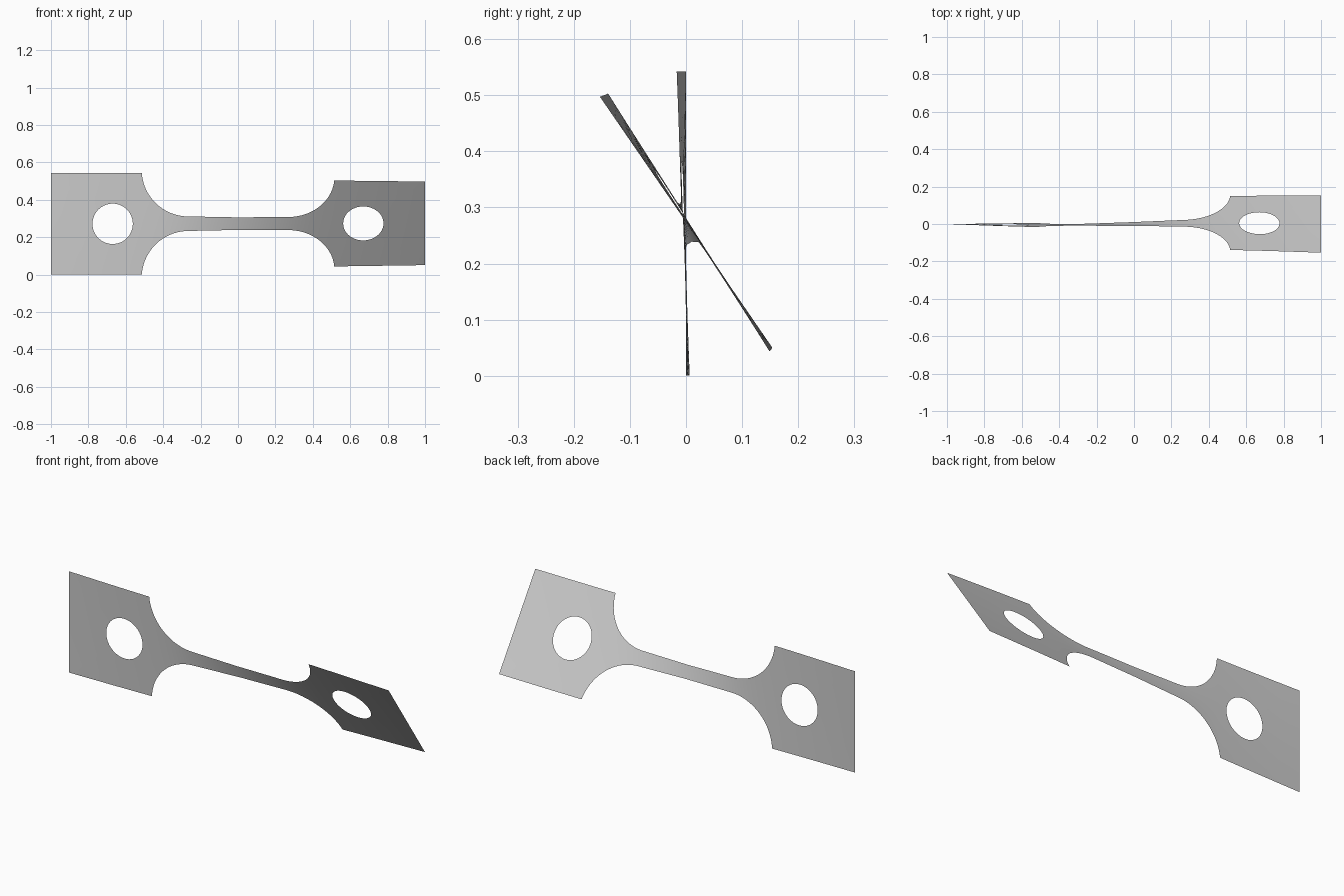
import bpy, bmesh
from math import sin, cos, pi, sqrt, atan2, radians

cube = bpy.data.objects.get("Cube")
if cube:
    bpy.data.objects.remove(cube, do_unlink=True)

HALF = 0.271                       # half height of the end plates
NECK_X, NECK_H = 0.265, 0.039      # end of the straight neck
FILLET = 0.25                      # fillet radius
FILLET_Z = NECK_H + FILLET
PLATE_X = NECK_X + sqrt(FILLET ** 2 - (FILLET_Z - HALF) ** 2)
HOLE_X, HOLE_R = 0.67, 0.108
TWIST = radians(34.5)


def half_width(x):
    x = abs(x)
    if x <= NECK_X:
        return 0.035 + 0.004 * x / NECK_X
    if x < PLATE_X:
        return FILLET_Z - sqrt(FILLET ** 2 - (x - NECK_X) ** 2)
    return HALF


# Twist angle along the length: the narrow parts turn the most
STEPS = 400
angles = [0.0]
for i in range(STEPS):
    angles.append(angles[-1] + 1 / half_width(-1 + 2 * (i + 0.5) / STEPS))


def angle_at(x):
    t = min(max((x + 1) / 2, 0), 1) * STEPS
    i = min(int(t), STEPS - 1)
    return TWIST * (angles[i] + (t - i) * (angles[i + 1] - angles[i])) / angles[-1]


def twisted(x, v):
    a = angle_at(x)
    return (x, 0.005 * sin(pi * x) - v * sin(a),
            HALF + 0.0015 * (1 + x) + v * cos(a))


bm = bmesh.new()


def add_sheet(rows, closed=False):
    """Join rows of (x, v) points into a twisted sheet of quads."""
    grid = [[bm.verts.new(twisted(*p)) for p in row] for row in rows]
    count = len(rows[0])
    for a, b in zip(grid, grid[1:]):
        for j in range(count if closed else count - 1):
            k = (j + 1) % count
            bm.faces.new((a[j], b[j], b[k], a[k]))


N = 16
# Neck with fillets, columns spaced evenly around each fillet arc
end_angle = atan2(PLATE_X - NECK_X, FILLET_Z - HALF)
arc = [NECK_X + FILLET * sin(end_angle * i / 20) for i in range(21)]
straight = [NECK_X * (2 * i / 20 - 1) for i in range(1, 20)]
columns = [-x for x in reversed(arc)] + straight + arc
add_sheet([[(x, half_width(x) * (2 * j / N - 1)) for j in range(N + 1)]
           for x in columns])

# End plates, each a ring of faces from the round hole to the square rim
steps = [i / N for i in range(N)]
width = 1 - PLATE_X
rim = ([(PLATE_X + width * t, -HALF) for t in steps]
       + [(1, HALF * (2 * t - 1)) for t in steps]
       + [(1 - width * t, HALF) for t in steps]
       + [(PLATE_X, HALF * (1 - 2 * t)) for t in steps])
hole = []
for x, v in rim:
    a = atan2(v, x - HOLE_X)
    hole.append((HOLE_X + HOLE_R * cos(a), HOLE_R * sin(a)))
for side in (-1, 1):
    rings = [[(side * (h[0] + (r[0] - h[0]) * t), h[1] + (r[1] - h[1]) * t)
              for h, r in zip(hole, rim)]
             for t in (0, 0.25, 0.5, 0.75, 1)]
    add_sheet(rings, closed=True)

# Weld the parts and face the sheet to the front
bmesh.ops.remove_doubles(bm, verts=bm.verts, dist=0.0005)
bm.normal_update()
bmesh.ops.reverse_faces(bm, faces=[f for f in bm.faces if f.normal.y > 0])
for f in bm.faces:
    f.smooth = True

mesh = bpy.data.meshes.new("twisted_strip")
bm.to_mesh(mesh)
bm.free()
strip = bpy.data.objects.new("twisted_strip", mesh)
bpy.context.collection.objects.link(strip)

# Plain grey material
grey = bpy.data.materials.new("light_grey")
grey.use_nodes = True
colour = (0.6, 0.6, 0.6, 1)
grey.diffuse_color = colour
grey.node_tree.nodes["Principled BSDF"].inputs["Base Color"].default_value = colour
mesh.materials.append(grey)
